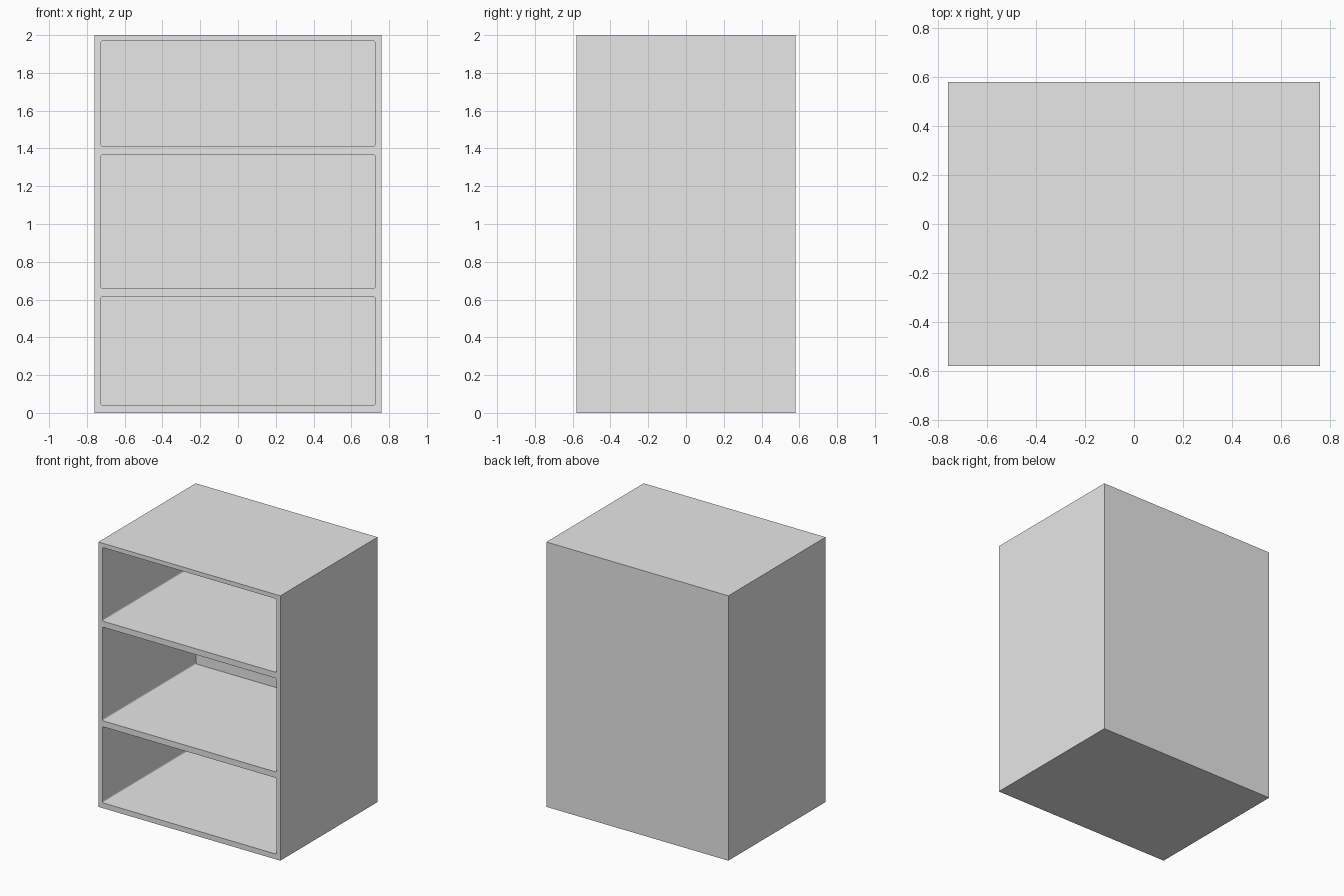
import bpy, bmesh
from mathutils import Vector

if "Cube" in bpy.data.objects:
    bpy.data.objects.remove(bpy.data.objects["Cube"])

W, D, H = 1.52, 1.16, 2.0      # outer size
INNER_X = 0.727                # half width of the openings
BACK_Y = 0.54                  # inner face of the back panel

grey = bpy.data.materials.new("light grey")
grey.diffuse_color = (0.8, 0.8, 0.8, 1)
grey.use_nodes = True
grey.node_tree.nodes["Principled BSDF"].inputs["Base Color"].default_value = grey.diffuse_color


def box(name, lo, hi, bevel=0.0):
    """Box between two corners; bevel rounds the edges running front to back."""
    lo, hi = Vector(lo), Vector(hi)
    bm = bmesh.new()
    bmesh.ops.create_cube(bm, size=1)
    for v in bm.verts:
        v.co = Vector([(lo[i] + hi[i]) / 2 + v.co[i] * (hi[i] - lo[i]) for i in range(3)])
    if bevel:
        edges = [e for e in bm.edges if abs(e.verts[0].co.y - e.verts[1].co.y) > 0.01]
        bmesh.ops.bevel(bm, geom=edges, offset=bevel, segments=3, profile=0.5, affect='EDGES')
    me = bpy.data.meshes.new(name)
    bm.to_mesh(me)
    bm.free()
    me.materials.append(grey)
    ob = bpy.data.objects.new(name, me)
    bpy.context.collection.objects.link(ob)
    return ob


# Outer cabinet body
body = box("bookcase_body", (-W / 2, -D / 2, 0), (W / 2, D / 2, H))

# Three open compartments, leaving two shelves between them
for i, (z0, z1) in enumerate([(0.04, 0.615), (0.66, 1.367), (1.412, 1.968)]):
    cutter = box(f"compartment_cutter_{i + 1}",
                 (-INNER_X, -D / 2 - 0.1, z0), (INNER_X, BACK_Y, z1), bevel=0.01)
    cutter.hide_render = True
    cutter.hide_viewport = False
    cutter.display_type = 'WIRE'
    mod = body.modifiers.new(f"compartment_{i + 1}", 'BOOLEAN')
    mod.operation = 'DIFFERENCE'
    mod.solver = 'EXACT'
    mod.object = cutter
